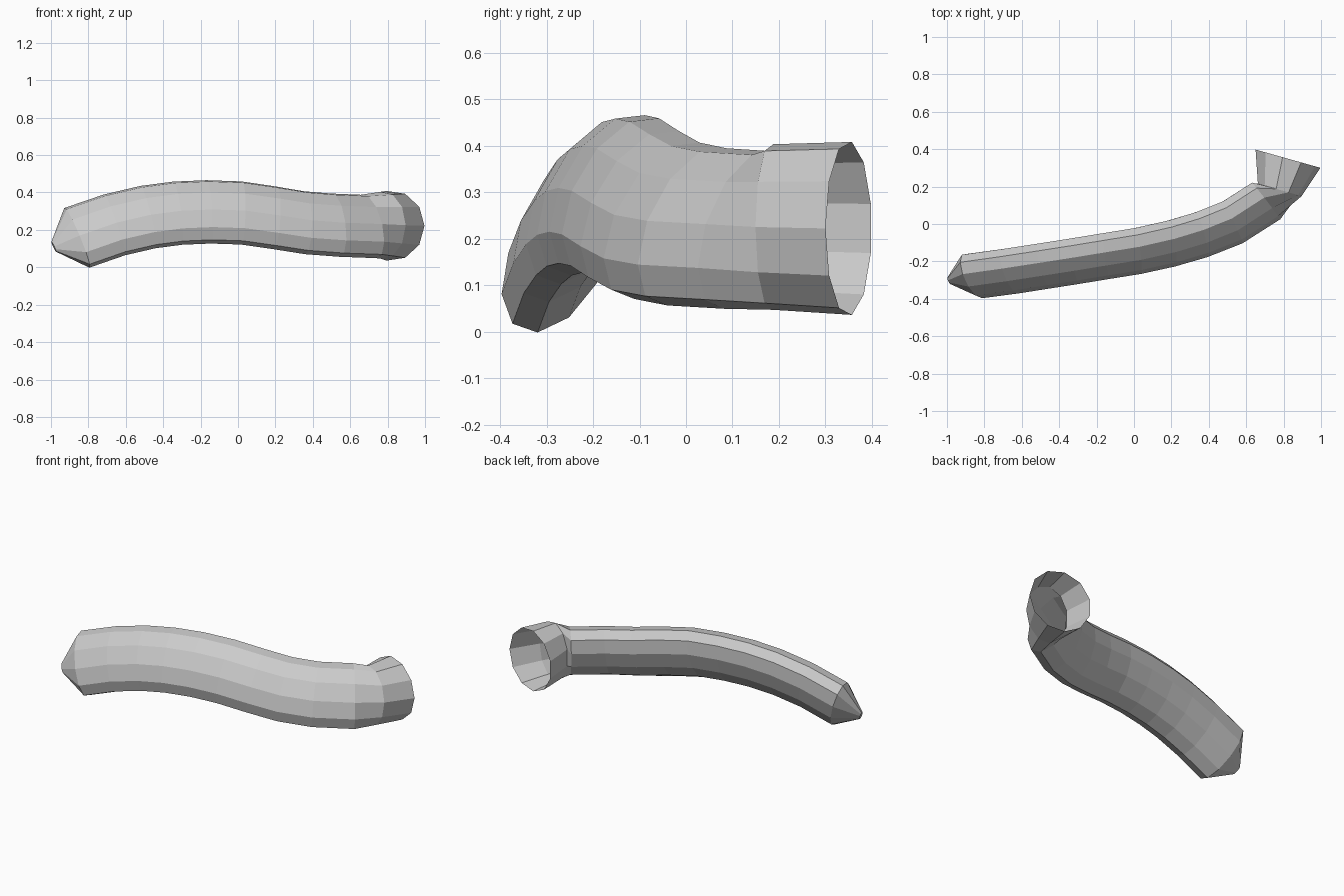
import bpy, bmesh, math
from mathutils import Vector

if "Cube" in bpy.data.objects:
    bpy.data.objects.remove(bpy.data.objects["Cube"])

SIDES = 11
STEP = 2 * math.pi / SIDES
# Sections: half width, lean, half height, phase in steps
TUBE = (0.126, 0.083, 0.15, 0)
TIP = (0.022, 0.014, 0.025, 0)
FLARE = (0.124, 0.0, 0.18, 1)
RIM = (0.184, 0.0, 0.188, 1)
# Path stations: x, y, z, section
stations = [
    (-0.985, -0.303, 0.11, TIP),    # small blunt tip
    (-0.86, -0.277, 0.159, TUBE),
    (-0.66, -0.25, 0.228, TUBE),
    (-0.48, -0.222, 0.270, TUBE),
    (-0.32, -0.197, 0.291, TUBE),
    (-0.155, -0.17, 0.298, TUBE),
    (0.02, -0.142, 0.292, TUBE),
    (0.20, -0.102, 0.266, TUBE),
    (0.36, -0.055, 0.240, TUBE),
    (0.525, 0.01, 0.227, TUBE),
    (0.705, 0.125, 0.220, TUBE),
    (0.777, 0.183, 0.225, FLARE),   # start of the flare
    (0.82, 0.35, 0.222, RIM),       # open rim
]
points = [Vector(s[:3]) for s in stations]
last = len(points) - 1


def tangent(i):
    if i >= last - 1:
        return Vector((0.27, 0.96, 0)).normalized()
    if i == last - 2:
        return Vector((0.78, 0.62, -0.02)).normalized()
    return (points[i + 1] - points[max(i - 1, 0)]).normalized()


# Sweep the leaning eleven-sided section along the path
bm = bmesh.new()
rings = []
for i, p in enumerate(points):
    wide, lean, high, phase = stations[i][3]
    t = tangent(i)
    left = Vector((0, 0, 1)).cross(t).normalized()
    up = t.cross(left)
    ring = []
    for k in range(SIDES):
        a = math.pi + (k + phase) * STEP
        c, s = math.cos(a), math.sin(a)
        ring.append(bm.verts.new(p + left * wide * c + up * (lean * c + high * s)))
    rings.append(ring)

for r0, r1 in zip(rings, rings[1:]):
    for k in range(SIDES):
        n = (k + 1) % SIDES
        bm.faces.new((r0[k], r0[n], r1[n], r1[k]))
bm.faces.new(rings[0])    # closed tip; the flared rim stays open
bmesh.ops.recalc_face_normals(bm, faces=bm.faces)

mesh = bpy.data.meshes.new("curved_tube")
bm.to_mesh(mesh)
bm.free()
bpy.context.collection.objects.link(bpy.data.objects.new("curved_tube", mesh))
